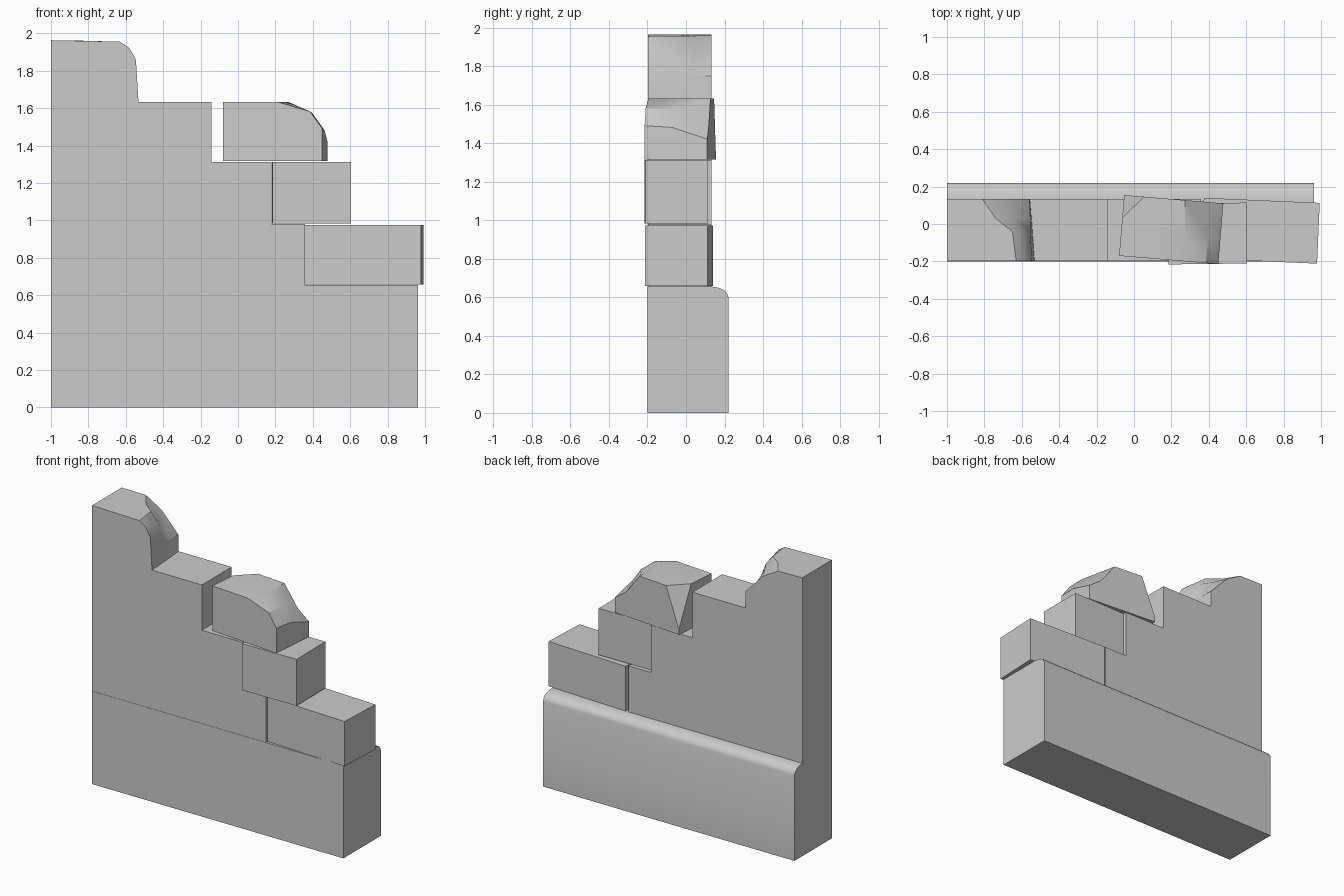
import bpy, bmesh
from math import radians
from mathutils import Vector

if "Cube" in bpy.data.objects:
    bpy.data.objects.remove(bpy.data.objects["Cube"])


def loft(name, sections, loc=(0, 0, 0), rot=0, cut=None):
    """Skin equal-length rings of points and cap both ends; optionally slice off one corner."""
    bm = bmesh.new()
    rings = [[bm.verts.new(p) for p in s] for s in sections]
    n = len(rings[0])
    for a, b in zip(rings, rings[1:]):
        for i in range(n):
            j = (i + 1) % n
            bm.faces.new((a[i], a[j], b[j], b[i]))
    bm.faces.new(rings[0])
    bm.faces.new(rings[-1])
    bmesh.ops.recalc_face_normals(bm, faces=bm.faces)
    if cut:
        a, b, c = (Vector(p) for p in cut)
        normal = (b - a).cross(c - a)
        if normal.dot(a) < 0:                      # point away from the block's middle
            normal.negate()
        geom = bm.verts[:] + bm.edges[:] + bm.faces[:]
        bmesh.ops.bisect_plane(bm, geom=geom, plane_co=a, plane_no=normal, clear_outer=True)
        bmesh.ops.holes_fill(bm, edges=[e for e in bm.edges if e.is_boundary], sides=0)
        bmesh.ops.recalc_face_normals(bm, faces=bm.faces)
    me = bpy.data.meshes.new(name)
    bm.to_mesh(me)
    bm.free()
    ob = bpy.data.objects.new(name, me)
    bpy.context.collection.objects.link(ob)
    ob.location = loc
    ob.rotation_euler.z = radians(rot)
    bpy.ops.object.select_all(action='DESELECT')
    ob.select_set(True)
    bpy.context.view_layer.objects.active = ob
    bpy.ops.object.shade_smooth_by_angle(angle=radians(28))
    return ob


def brick(name, loc, size, rot):
    x, y, z = (s / 2 for s in size)
    ring = [(-x, -z), (x, -z), (x, z), (-x, z)]
    return loft(name, [[(u, s, v) for u, v in ring] for s in (-y, y)], loc, rot)


# plinth: side profile with a rounded rear top edge, swept along x
side = [(-0.2, 0), (0.22, 0), (0.22, 0.6), (0.213, 0.62), (0.197, 0.638),
        (0.172, 0.649), (0.135, 0.655), (-0.2, 0.655)]
loft("plinth", [[(x, y, z) for y, z in side] for x in (-1, 0.962)])

# stepped wall: shared steps, with a broken top corner that deepens to the rear
steps = [(-1, 0.655), (0.357, 0.655), (0.357, 0.98), (0.18, 0.98), (0.18, 1.312),
         (-0.143, 1.312), (-0.143, 1.632)]
chips = {
    -0.198: [(-0.532, 1.632), (-0.546, 1.86), (-0.58, 1.92), (-0.63, 1.955)],
    -0.04: [(-0.543, 1.632), (-0.553, 1.78), (-0.595, 1.89), (-0.65, 1.956)],
    0.03: [(-0.548, 1.632), (-0.555, 1.75), (-0.64, 1.89), (-0.74, 1.957)],
    0.133: [(-0.556, 1.632), (-0.558, 1.75), (-0.69, 1.89), (-0.81, 1.96)],
}
loft("stepped_wall", [[(x, y, z) for x, z in steps + c + [(-1, 1.963)]]
                      for y, c in chips.items()])

# loose bricks on the steps, slightly turned
brick("lower_brick", (0.676, -0.036, 0.816), (0.62, 0.325, 0.316), -2.5)
brick("middle_brick", (0.393, -0.051, 1.148), (0.42, 0.325, 0.328), 0.7)

# worn top brick: rounded broken end, plus one chipped rear corner
ends = {
    -0.163: [(0.266, 0.017), (0.2, 0.108), (0.03, 0.158)],
    -0.02: [(0.266, 0.008), (0.2, 0.1), (0.075, 0.158)],
    0.163: [(0.266, -0.053), (0.175, 0.01), (0.06, 0.158)],
}
loft("worn_top_brick",
     [[(x, y, z) for x, z in [(-0.266, -0.158), (0.266, -0.158)] + e + [(-0.266, 0.158)]]
      for y, e in ends.items()],
     (0.199, -0.03, 1.474), -4.8,
     cut=[(-0.266, 0.04, 0.158), (-0.16, 0.163, 0.158), (-0.266, 0.163, -0.12)])
